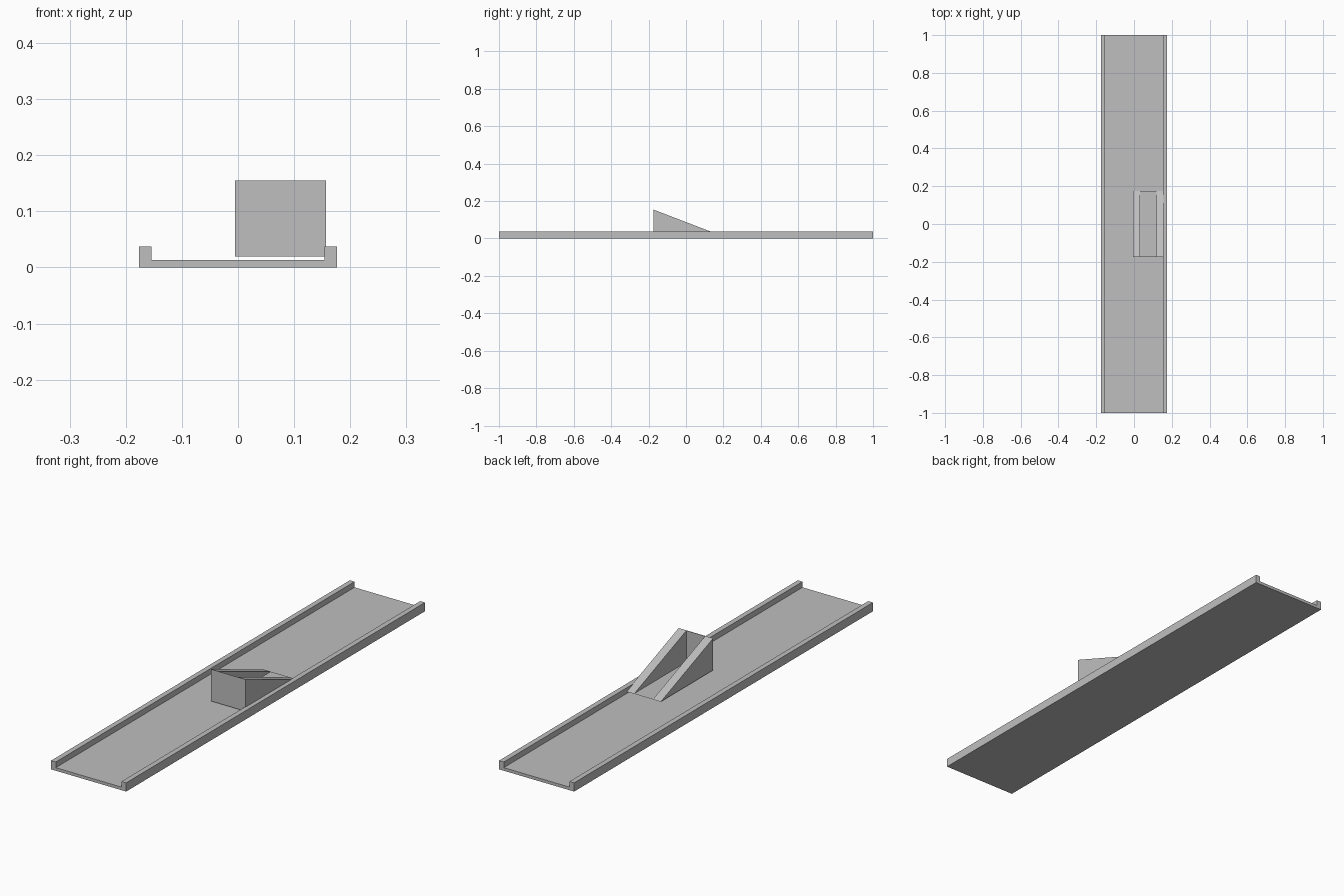
import bpy, bmesh

if "Cube" in bpy.data.objects:
    bpy.data.objects.remove(bpy.data.objects["Cube"])

grey = bpy.data.materials.new("plain grey")
grey.diffuse_color = (0.52, 0.52, 0.52, 1)
grey.use_nodes = True
grey.node_tree.nodes["Principled BSDF"].inputs["Base Color"].default_value = grey.diffuse_color


def extrude(name, profile, axis, start, end):
    """Extrude a closed 2D profile along x (profile is y,z) or y (profile is x,z)."""
    bm = bmesh.new()
    place = (lambda a, b, t: (t, a, b)) if axis == "x" else (lambda a, b, t: (a, t, b))
    face = bm.faces.new([bm.verts.new(place(a, b, start)) for a, b in profile])
    moved = bmesh.ops.extrude_face_region(bm, geom=[face])["geom"]
    step = place(0, 0, end - start)
    bmesh.ops.translate(bm, vec=step, verts=[v for v in moved if isinstance(v, bmesh.types.BMVert)])
    bmesh.ops.recalc_face_normals(bm, faces=bm.faces)
    mesh = bpy.data.meshes.new(name)
    bm.to_mesh(mesh)
    bm.free()
    mesh.materials.append(grey)
    obj = bpy.data.objects.new(name, mesh)
    bpy.context.collection.objects.link(obj)
    return obj


# Long track: flat floor with a raised lip along each side
W, LIP, FLOOR, TOP = 0.176, 0.154, 0.013, 0.037
extrude("track", [(-W, 0), (W, 0), (W, TOP), (LIP, TOP), (LIP, FLOOR),
                  (-LIP, FLOOR), (-LIP, TOP), (-W, TOP)], "y", -1, 1)

# Ramp: two sloped wedges joined by a thin front wall and base, just above the floor
LEFT, RIGHT, THICK = -0.005, 0.157, 0.037
FRONT, BACK, LOW, HIGH = -0.175, 0.176, 0.02, 0.155
wedge = [(FRONT, LOW), (BACK, LOW), (FRONT, HIGH)]
extrude("left_ramp_rail", wedge, "x", LEFT, LEFT + THICK)
extrude("right_ramp_rail", wedge, "x", RIGHT - THICK, RIGHT)
T = 0.001
extrude("ramp_front_wall", [(FRONT, LOW), (FRONT + T, LOW), (FRONT + T, HIGH - T), (FRONT, HIGH)],
        "x", LEFT + THICK, RIGHT - THICK)
extrude("ramp_base", [(FRONT + T, LOW), (BACK, LOW), (BACK - 2 * T, LOW + T), (FRONT + T, LOW + T)],
        "x", LEFT + THICK, RIGHT - THICK)
